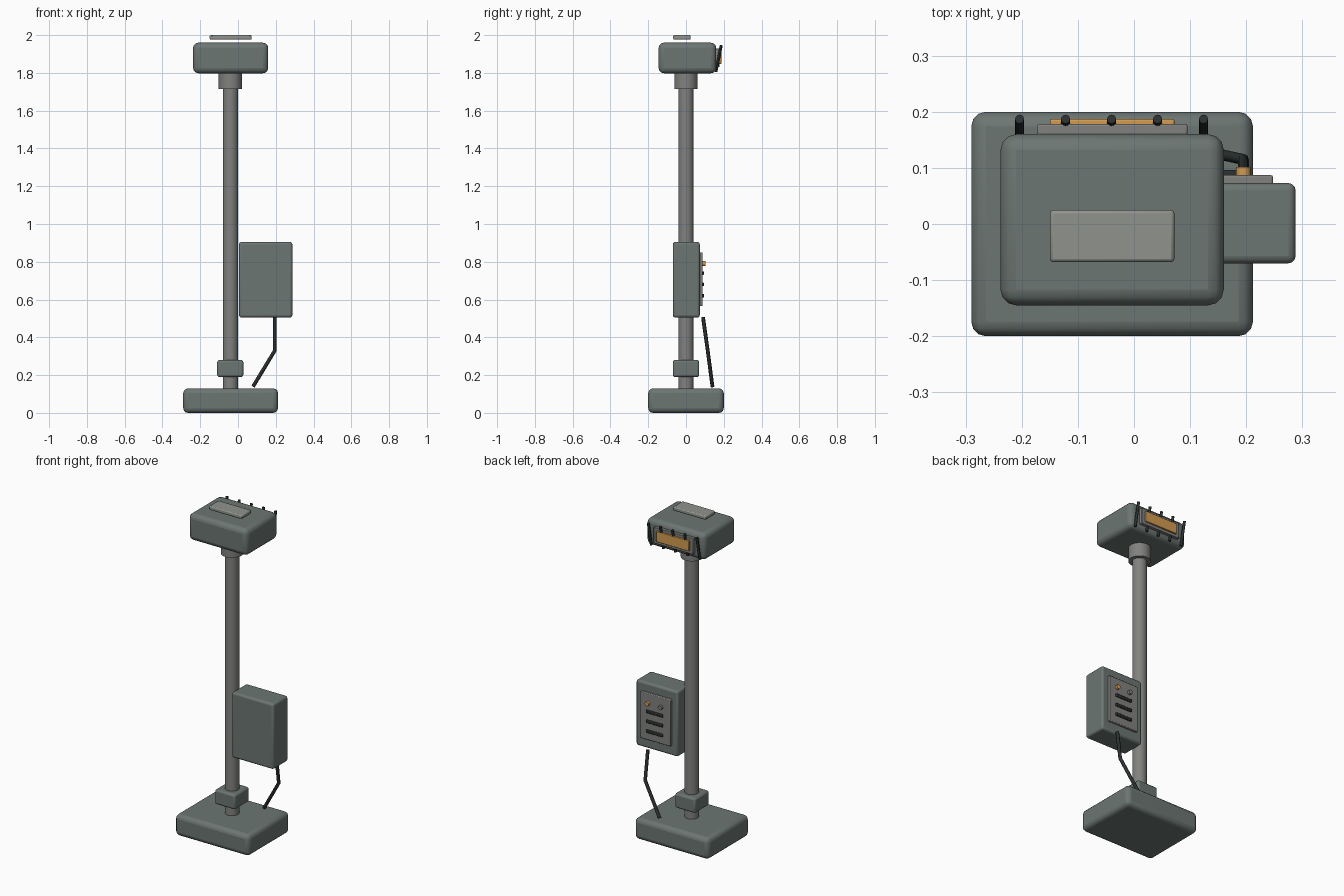
import bpy
from mathutils import Vector

if "Cube" in bpy.data.objects:
    bpy.data.objects.remove(bpy.data.objects["Cube"])


def material(name, rgb):
    m = bpy.data.materials.new(name)
    m.diffuse_color = (*rgb, 1)
    m.use_nodes = True
    m.node_tree.nodes["Principled BSDF"].inputs["Base Color"].default_value = m.diffuse_color
    return m


BODY = material("body_green_grey", (0.15, 0.18, 0.17))
STEEL = material("steel", (0.22, 0.22, 0.21))
PALE = material("pale_plate", (0.28, 0.29, 0.27))
DARK = material("dark_rubber", (0.025, 0.03, 0.03))
AMBER = material("amber", (0.65, 0.33, 0.08))


def finish(ob, name, mat):
    ob.name = name
    ob.data.materials.append(mat)
    bpy.ops.object.shade_smooth_by_angle()
    return ob


def box(name, lo, hi, mat, bevel=0.0, segments=3):
    """Bevelled box between two corners."""
    lo, hi = Vector(lo), Vector(hi)
    bpy.ops.mesh.primitive_cube_add(size=1, location=(lo + hi) / 2)
    ob = bpy.context.object
    ob.scale = hi - lo
    bpy.ops.object.transform_apply(location=False, rotation=False, scale=True)
    if bevel:
        mod = ob.modifiers.new("bevel", 'BEVEL')
        mod.width = bevel
        mod.segments = segments
    return finish(ob, name, mat)


def rod(name, a, b, radius, mat, sides=32):
    """Cylinder from point a to point b."""
    a, b = Vector(a), Vector(b)
    d = b - a
    bpy.ops.mesh.primitive_cylinder_add(
        vertices=sides, radius=radius, depth=d.length, location=(a + b) / 2,
        rotation=d.to_track_quat('Z', 'Y').to_euler())
    return finish(bpy.context.object, name, mat)


# Base, mast and collars
PX = -0.04
box("base", (-0.29, -0.2, 0), (0.212, 0.2, 0.13), BODY, 0.026)
rod("mast", (PX, 0, 0.12), (PX, 0, 1.74), 0.04, STEEL)
box("mast_clamp", (-0.11, -0.07, 0.19), (0.028, 0.07, 0.28), BODY, 0.012)
rod("head_collar", (PX, 0, 1.715), (PX, 0, 1.81), 0.062, STEEL)

# Head with top plate
box("head", (-0.238, -0.145, 1.798), (0.16, 0.16, 1.96), BODY, 0.028)
box("top_plate", (-0.15, -0.068, 1.976), (0.072, 0.025, 2.0), PALE, 0.006, 2)

# Lamp window and leaning guard rods on the back of the head
box("lamp_frame", (-0.173, 0.155, 1.83), (0.095, 0.178, 1.928), STEEL, 0.003, 2)
box("lamp_window", (-0.15, 0.175, 1.847), (0.072, 0.187, 1.912), AMBER, 0.003, 2)
for i in range(5):
    x = PX + (i - 2) * 0.082
    rod(f"guard_rod_{i + 1}", (x, 0.158, 1.805), (x, 0.187, 1.947), 0.008, DARK, 12)

# Control cabinet with panel, vents and knobs
box("cabinet", (0.005, -0.07, 0.505), (0.288, 0.073, 0.905), BODY, 0.013)
box("control_panel", (0.045, 0.068, 0.565), (0.248, 0.087, 0.85), STEEL, 0.004, 2)
for i, z in enumerate((0.62, 0.68, 0.74)):
    box(f"vent_slot_{i + 1}", (0.093, 0.083, z - 0.009), (0.206, 0.096, z + 0.009),
        DARK, 0.004, 2)
for name, x, mat in (("amber_knob", 0.195, AMBER), ("grey_knob", 0.107, STEEL)):
    rod(name, (x, 0.083, 0.79), (x, 0.102, 0.79), 0.013, mat, 20)

# Power cable from cabinet to base
curve = bpy.data.curves.new("power_cable", 'CURVE')
curve.dimensions = '3D'
curve.bevel_depth = 0.01
curve.bevel_resolution = 2
curve.use_fill_caps = True
path = ((0.195, 0.09, 0.507), (0.195, 0.115, 0.33), (0.08, 0.14, 0.14))
spline = curve.splines.new('POLY')
spline.points.add(len(path) - 1)
for p, co in zip(spline.points, path):
    p.co = (*co, 1)
cable = bpy.data.objects.new("power_cable", curve)
cable.data.materials.append(DARK)
bpy.context.collection.objects.link(cable)
